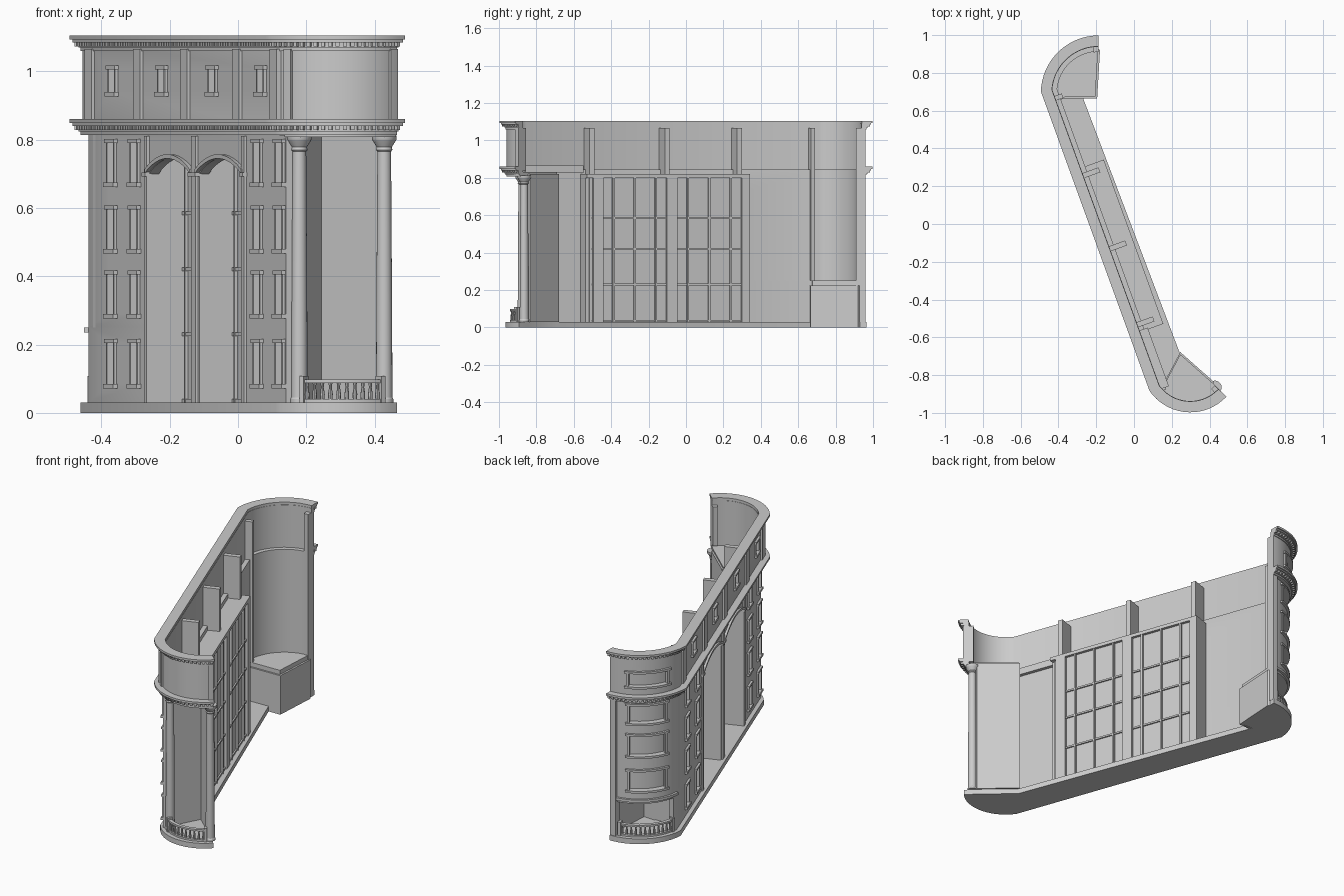
import bpy, bmesh
from math import radians, degrees, acos, cos, sin, atan2, pi
from mathutils import Vector

if "Cube" in bpy.data.objects:
    bpy.data.objects.remove(bpy.data.objects["Cube"])

stone = bpy.data.materials.new("grey_stone")
stone.use_nodes = True
GREY = (0.6, 0.6, 0.6, 1)
stone.diffuse_color = GREY
stone.node_tree.nodes["Principled BSDF"].inputs["Base Color"].default_value = GREY

# Plan: straight front line with an arc at each end; d is the inset from the cornice edge
U = Vector((0.341, -0.94))
V = Vector((0.94, 0.341))
A = Vector((-0.487, 0.685))
BACK, RB, FRONT, RF = Vector((-0.188, 0.693)), 0.305, Vector((0.298, -0.735)), 0.262
TH = degrees(atan2(-V.y, -V.x)) % 360
END = 317
made = []


def W(s, d):
    return A + U * s + V * d


def arc(end, d, a0, a1, n=18):
    c, r = (BACK, RB) if end == "back" else (FRONT, RF)
    angles = [radians(a0 + (a1 - a0) * i / (n - 1)) for i in range(n)]
    return [c + Vector((cos(a), sin(a))) * (r - d) for a in angles]


def joint(end, d):
    c, r, sign = (BACK, RB, -1) if end == "back" else (FRONT, RF, 1)
    dist = (c - A).dot(V)
    return TH + sign * degrees(acos(min(1, (dist - d) / (r - d))))


def path(d, a0=90, s1=None):
    """Outline at inset d; with s1 it stops on the straight part."""
    p = arc("back", d, a0, joint("back", d))
    return p + ([W(s1, d)] if s1 else arc("front", d, joint("front", d), END))


def finish(name, bm):
    bmesh.ops.recalc_face_normals(bm, faces=bm.faces)
    me = bpy.data.meshes.new(name)
    bm.to_mesh(me)
    bm.free()
    me.materials.append(stone)
    ob = bpy.data.objects.new(name, me)
    bpy.context.collection.objects.link(ob)
    made.append(ob)
    return ob


def ribbons(name, cells):
    """Each cell is a strip: outer points, inner points, bottom z, top z (or lists of z)."""
    bm = bmesh.new()
    for outer, inner, z0, z1 in cells:
        n = len(outer)
        z0 = z0 if isinstance(z0, list) else [z0] * n
        z1 = z1 if isinstance(z1, list) else [z1] * n
        rings = [[bm.verts.new((*p, z)) for p, z in ((o, a), (i, a), (i, b), (o, b))]
                 for o, i, a, b in zip(outer, inner, z0, z1)]
        for r, q in zip(rings, rings[1:]):
            for k in range(4):
                bm.faces.new((r[k], r[k - 1], q[k - 1], q[k]))
        bm.faces.new(rings[0])
        bm.faces.new(rings[-1])
    return finish(name, bm)


def box(s0, s1, d0, d1, z0, z1):
    return [W(s0, d0), W(s1, d0)], [W(s0, d1), W(s1, d1)], z0, z1


def band(d0, d1, z0, z1, **kw):
    return path(d0, **kw), path(d1, **kw), z0, z1


def bend(end, a0, a1, d0, d1, z0, z1):
    return arc(end, d0, a0, a1), arc(end, d1, a0, a1), z0, z1


def slab(name, pts, z0, z1):
    bm = bmesh.new()
    face = bm.faces.new([bm.verts.new((*p, z0)) for p in pts])
    new = bmesh.ops.extrude_face_region(bm, geom=[face])["geom"]
    bmesh.ops.translate(bm, vec=(0, 0, z1 - z0), verts=[v for v in new if isinstance(v, bmesh.types.BMVert)])
    return finish(name, bm)


def lathe(name, centres, profile, n):
    bm = bmesh.new()
    for c in centres:
        rings = [[bm.verts.new((c.x + r * cos(2 * pi * k / n), c.y + r * sin(2 * pi * k / n), z))
                  for k in range(n)] for r, z in profile]
        for a, b in zip(rings, rings[1:]):
            for k in range(n):
                bm.faces.new((a[k - 1], a[k], b[k], b[k - 1]))
        bm.faces.new(rings[0])
        bm.faces.new(rings[-1])
    return finish(name, bm)


# Base plate, following the arcs outside and the recess corners inside
fnt = [Vector(p) for p in ((0.155, -0.86), (0.245, -0.69), (0.42, -0.845))]
bck = [Vector(p) for p in ((-0.19, 0.93), (-0.205, 0.675), (-0.41, 0.67))]
slab("base_plate", path(0.032) + [fnt[2], fnt[1], Vector((-0.275, 0.68)), bck[1], bck[0]], 0, 0.03)

# Walls: FACE is the lower front, HIGH the attic front
FACE, HIGH = 0.055, 0.037
lower = ribbons("lower_wall", [band(FACE, 0.085, 0.25, 0.845, s1=1.69)])
foot = ribbons("wall_foot", [band(FACE, 0.085, 0.03, 0.25, a0=170, s1=1.69)])
attic = ribbons("attic_wall", [band(HIGH, 0.06, 0.83, 1.09)])
ribbons("end_piers", [bend("back", 90, 97, HIGH, 0.088, 0.03, 1.065),
                      bend("front", 309, END, HIGH, 0.085, 0.84, 1.065)])

# Openings: windows, arched bays and the wide curved windows
ROWS = [(0.085, 0.205), (0.29, 0.405), (0.48, 0.595), (0.675, 0.79)]
WIN = [(s, FACE, a, b) for s in (0.2, 0.4, 1.455, 1.645) for a, b in ROWS]
WIN += [(s, HIGH, 0.94, 1.005) for s in (0.26, 0.686, 1.117, 1.535)]
BAYS = [(0.515, 0.885), (0.945, 1.325)]
CURVED = [(0.3, 0.41), (0.5, 0.615), (0.69, 0.79), (0.91, 0.985)]


def bay_arch(s0, s1, n=13):
    steps = [i / (n - 1) for i in range(n)]
    return [s0 + (s1 - s0) * t for t in steps], [0.7 + 0.045 * sin(pi * t) ** 0.8 if 0 < t < 1 else 0.7 for t in steps]


cuts = [box(s - 0.026, s + 0.026, d - 0.01, d + 0.018, a, b) for s, d, a, b in WIN]
for s0, s1 in BAYS:
    ss, zz = bay_arch(s0, s1)
    cuts.append(([W(s, 0.03) for s in ss], [W(s, 0.1) for s in ss], 0.01, zz))
cuts += [bend("back", 112, 158, 0.02, 0.076, a, b) for a, b in CURVED[:3]]
cuts += [bend("back", 112, 158, 0.02, 0.054, a, b) for a, b in CURVED[3:]]
cutter = ribbons("opening_cutter", cuts)
cutter.hide_render = True
for wall in (lower, foot, attic):
    mod = wall.modifiers.new("openings", "BOOLEAN")
    mod.operation, mod.solver, mod.object = "DIFFERENCE", "EXACT", cutter
    bpy.context.view_layer.objects.active = wall
    bpy.ops.object.modifier_apply(modifier=mod.name)
made.remove(cutter)
bpy.data.objects.remove(cutter)

# Window frames, sills and heads
frames = []
for s, d, a, b in WIN:
    frames += [box(s + k - 0.005, s + k + 0.005, d - 0.008, d + 0.005, a, b) for k in (-0.029, 0.029)]
    frames += [box(s - 0.042, s + 0.042, d - 0.014, d + 0.005, a - 0.014, a),
               box(s - 0.04, s + 0.04, d - 0.012, d + 0.005, b, b + 0.012)]
ribbons("window_frames", frames)

curved = []
for a, b in CURVED:
    d = FACE if b < 0.8 else HIGH
    curved += [bend("back", p, p + 3, d - 0.008, d + 0.01, a, b) for p in (110, 157)]
    curved += [bend("back", 108, 162, d - 0.013, d + 0.01, z, z + 0.012) for z in (a - 0.012, b)]
ribbons("curved_window_frames", curved)

# Arched hoods and flat strips around the bays
hoods = []
for s0, s1 in BAYS:
    ss, zz = bay_arch(s0 - 0.01, s1 + 0.01)
    hoods.append(([W(s, FACE - 0.012) for s in ss], [W(s, FACE + 0.005) for s in ss], zz, [z + 0.012 for z in zz]))
ribbons("arch_hoods", hoods)
ribbons("bay_strips", [box(a, b, FACE - 0.008, FACE + 0.005, 0.03, 0.81)
                       for a, b in ((0.49, 0.515), (0.895, 0.935), (1.325, 1.35))])
ribbons("bay_capitals", [box(a, b, FACE - 0.014, FACE + 0.005, 0.692, 0.704)
                         for a, b in ((0.487, 0.518), (0.882, 0.948), (1.322, 1.354))])

# Inner piers, ledge and glazed wall
ribbons("inner_piers", [box(a, b, 0.08, 0.166, 0.03, 0.82)
                        for a, b in ((0.435, 0.515), (0.885, 0.945), (1.325, 1.36))])
ribbons("attic_posts", [box(s - 0.014, s + 0.014, 0.055, 0.15, 0.82, 1.065) for s in (0.478, 0.89, 1.318)])
ribbons("corner_post", [box(0.03, 0.055, 0.055, 0.1, 0.25, 1.065)])
ribbons("inner_ledge", [box(0.435, 1.36, 0.08, 0.19, 0.8, 0.82)])
ribbons("inner_band", [box(1.35, 1.68, 0.055, 0.105, 0.825, 0.865)])
ribbons("glazed_wall", [box(0.435, 1.34, 0.165, 0.174, 0.03, 0.81)])
bars = [box(a, b, 0.17, 0.19, 0.03, 0.81) for a, b in ((0.435, 0.48), (0.845, 0.905), (1.267, 1.325))]
for a, b in ((0.48, 0.845), (0.905, 1.267)):
    mids = [a + (b - a) * k / 6 for k in (1, 3, 5)]
    bars += [box(m - 0.005, m + 0.005, 0.155, 0.187, 0.03, 0.81) for m in mids]
    bars += [box(a - 0.02, b + 0.06, 0.157, 0.182, z - 0.005, z + 0.005) for z in (0.036, 0.23, 0.42, 0.585)]
ribbons("glazing_bars", bars)

# Cornices
for name, z in (("middle_cornice", 0.86), ("top_cornice", 1.105)):
    ribbons(name, [band(0, 0.058, z - 0.012, z), band(0.008, 0.058, z - 0.02, z - 0.012),
                   band(0.026, 0.058, z - 0.036, z - 0.02), band(0.032, 0.058, z - 0.046, z - 0.036)])
    teeth, line, left = [], path(0.014), 0
    for p, q in zip(line, line[1:]):
        length = (q - p).length
        t = (q - p).normalized()
        inward = Vector((-t.y, t.x)) * 0.02
        while left < length:
            m = p + t * left
            teeth.append(([m, m + t * 0.011], [m + inward, m + inward + t * 0.011], z - 0.032, z - 0.019))
            left += 0.022
        left -= length
    ribbons(name + "_dentils", teeth)

# Attic pilasters
pil = [box(s - 0.03, s + 0.03, HIGH - 0.009, 0.045, 0.86, 1.065) for s in (0.064, 0.48, 0.885, 1.33, 1.65)]
pil += [bend("front", a, a + 7, HIGH - 0.009, 0.045, 0.86, 1.065) for a in (225, 310)]
ribbons("attic_pilasters", pil)

# Front rounded end: recessed walls, ceiling, lintel, columns
shift = Vector((0, 0.012))
ribbons("front_recess_walls", [(fnt, [p + shift for p in fnt], 0.03, 0.82)])
slab("front_recess_ceiling", arc("front", 0.045, joint("front", 0.045), END) + fnt[::-1], 0.812, 0.83)
ribbons("front_lintel", [bend("front", 224, END, 0.037, 0.1, 0.808, 0.83)])
posts = [arc("front", 0.078, a, a + 1)[0] for a in (230, 315)]
lathe("columns", posts, [(0.027, 0.03), (0.027, 0.04), (0.024, 0.045), (0.023, 0.3),
                         (0.02, 0.765), (0.024, 0.77), (0.022, 0.778), (0.034, 0.797), (0.036, 0.801), (0.036, 0.812)], 20)

# Back rounded end: recess box behind the ground floor opening
shift = Vector((0.01, -0.01))
ribbons("back_recess_walls", [(bck, [p + shift for p in bck], 0.0, 0.225)])
slab("back_recess_ceiling", arc("back", FACE, 90, 175) + bck[::-1], 0.222, 0.25)
ribbons("back_opening_ledge", [bend("back", 90, 176, 0.042, 0.08, 0.235, 0.25)])

# Balustrades
for end, a0, a1, n in (("front", 238, 307, 10), ("back", 100, 170, 12)):
    ribbons(end + "_balustrade_rails", [bend(end, a0, a1, 0.055, 0.075, z, z + 0.01) for z in (0.03, 0.088)])
    lathe(end + "_balusters", arc(end, 0.065, a0 + 3, a1 - 3, n),
          [(0.006, 0.038), (0.007, 0.055), (0.004, 0.075), (0.006, 0.09)], 8)
    ribbons(end + "_balustrade_posts", [bend(end, a - 2, a + 2, 0.05, 0.08, 0.03, 0.108) for a in (a0, a1)])

# Smooth the curves, keep the edges
bpy.ops.object.select_all(action="DESELECT")
for ob in made:
    ob.select_set(True)
bpy.context.view_layer.objects.active = made[0]
bpy.ops.object.shade_smooth_by_angle(angle=radians(30))
